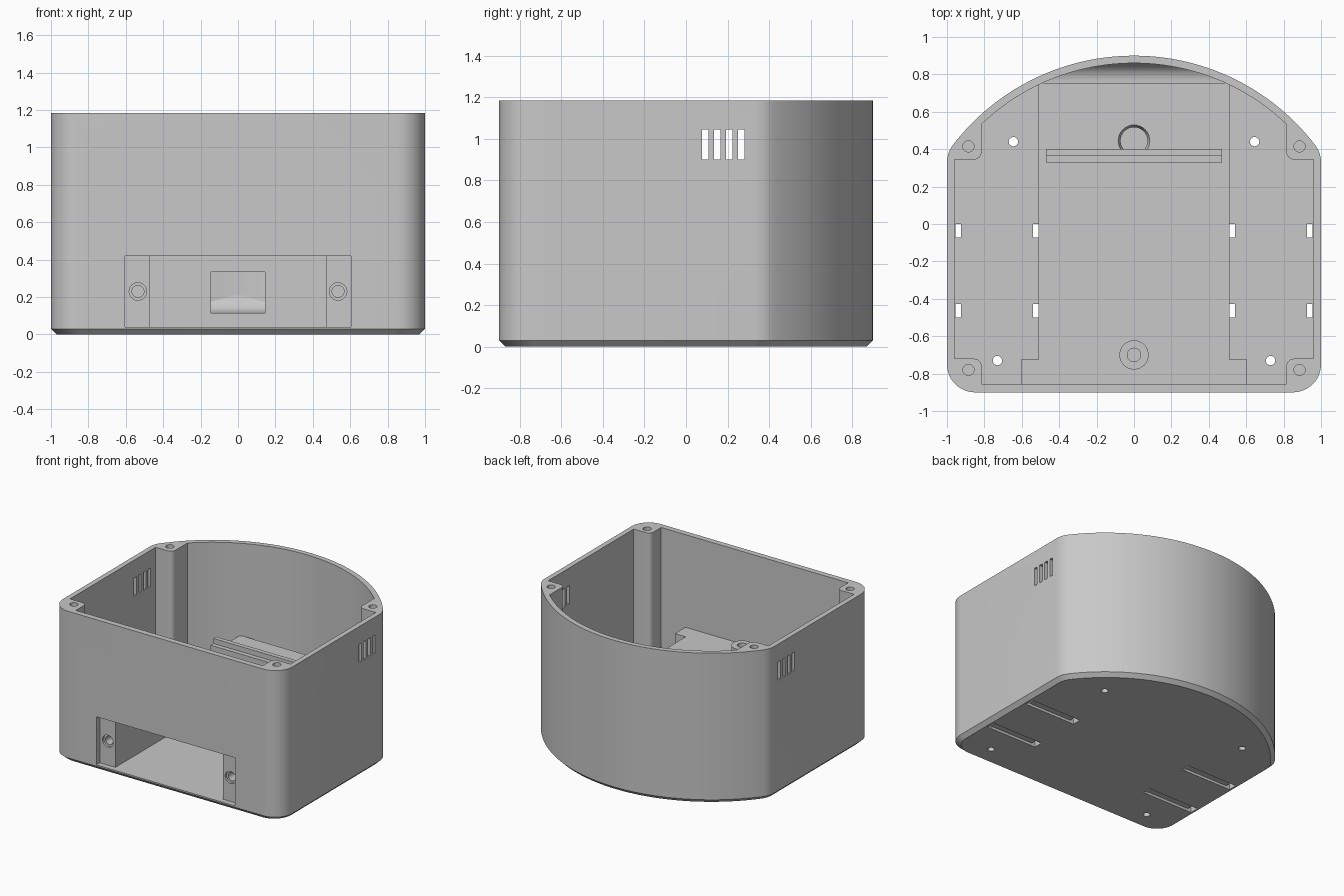
import bpy, bmesh
from math import sin, cos, radians

if "Cube" in bpy.data.objects:
    bpy.data.objects.remove(bpy.data.objects["Cube"])

# Single plastic colour
grey = bpy.data.materials.new("light grey plastic")
grey.use_nodes = True
COLOR = (0.58, 0.58, 0.58, 1)
grey.diffuse_color = COLOR
grey.node_tree.nodes["Principled BSDF"].inputs["Base Color"].default_value = COLOR

HEIGHT, FLOOR, LID = 1.185, 0.04, 0.455


def loft(name, rings):
    """Closed solid through a stack of equal-length rings."""
    bm = bmesh.new()
    loops = [[bm.verts.new(p) for p in ring] for ring in rings]
    n = len(loops[0])
    for a, b in zip(loops, loops[1:]):
        for i in range(n):
            j = (i + 1) % n
            bm.faces.new((a[i], a[j], b[j], b[i]))
    bm.faces.new(loops[0][::-1])
    bm.faces.new(loops[-1])
    bmesh.ops.recalc_face_normals(bm, faces=bm.faces)
    mesh = bpy.data.meshes.new(name)
    bm.to_mesh(mesh)
    bm.free()
    mesh.materials.append(grey)
    obj = bpy.data.objects.new(name, mesh)
    bpy.context.collection.objects.link(obj)
    return obj


def prism(name, pts, z0, z1):
    return loft(name, [[(x, y, z) for x, y in pts] for z in (z0, z1)])


def box(name, x0, x1, y0, y1, z0, z1):
    return prism(name, [(x0, y0), (x1, y0), (x1, y1), (x0, y1)], z0, z1)


def arc(cx, cy, r, a0, a1, n):
    angles = [radians(a0 + (a1 - a0) * i / n) for i in range(n + 1)]
    return [(cx + r * cos(a), cy + r * sin(a)) for a in angles]


def cone(name, x, y, r0, r1, z0, z1, n=32):
    rings = []
    for r, z in ((r0, z0), (r1, z1)):
        rings.append([(px, py, z) for px, py in arc(x, y, r, 0, 360, n)[:-1]])
    return loft(name, rings)


def cone_y(name, x, z, r, y0, y1, n=32):
    ring = arc(x, z, r, 0, 360, n)[:-1]
    return loft(name, [[(px, y, pz) for px, pz in ring] for y in (y0, y1)])


def mirrored(half):
    return half + [(-x, y) for x, y in reversed(half) if x > 1e-5]


def boolean(obj, tool, operation="DIFFERENCE"):
    mod = obj.modifiers.new("cut", "BOOLEAN")
    mod.operation, mod.solver, mod.object = operation, "EXACT", tool
    bpy.context.view_layer.objects.active = obj
    bpy.ops.object.modifier_apply(modifier=mod.name)
    bpy.data.objects.remove(tool)


# Outer outline: flat front, rounded corners, bowed back
outer = mirrored(arc(0.85, -0.75, 0.15, -90, 0, 12)
                 + arc(0.85, 0.33, 0.15, 0, 37.4, 6)
                 + arc(0, -0.32, 1.22, 37.4, 90, 28)[1:])
# Inner outline leaves four corner screw columns
inner = mirrored([(0.815, -0.855)]
                 + arc(0.855, -0.76, 0.04, 180, 90, 6)
                 + [(0.96, -0.72), (0.96, 0.345)]
                 + arc(0.855, 0.385, 0.04, 270, 180, 6)
                 + arc(0, -0.32, 1.18, 46.3, 90, 28))

# Shell with chamfered base
shell = loft("shell", [[(x * 0.97, y * 0.967, 0) for x, y in outer],
                       [(x, y, 0.03) for x, y in outer],
                       [(x, y, HEIGHT) for x, y in outer]])
boolean(shell, prism("cutter", inner, FLOOR, HEIGHT + 0.1))
boolean(shell, box("cutter", -0.605, 0.605, -1, -0.8, FLOOR + 0.001, 0.42))

for s in (-1, 1):
    # Screw holes in the columns and through the floor
    for y in (-0.78, 0.415):
        boolean(shell, cone("cutter", s * 0.885, y, 0.03, 0.03, 0.8, HEIGHT + 0.1, 20))
    for x, y in ((0.645, 0.44), (0.73, -0.73)):
        boolean(shell, cone("cutter", s * x, y, 0.025, 0.025, -0.1, 0.1, 20))
    # Strap slots joined by grooves underneath
    for y in (-0.465, -0.035):
        for x in (0.525, 0.94):
            a, b = sorted((s * (x - 0.015), s * (x + 0.015)))
            boolean(shell, box("cutter", a, b, y - 0.036, y + 0.036, -0.1, 0.1))
        a, b = sorted((s * 0.52, s * 0.945))
        boolean(shell, box("cutter", a, b, y - 0.035, y + 0.035, -0.1, 0.02))
    # Side vents
    for i in range(4):
        y = 0.078 + i * 0.0575
        a, b = sorted((s * 0.9, s * 1.1))
        boolean(shell, box("cutter", a, b, y, y + 0.03, 0.9, 1.045))

# Housing behind the front opening, wider at the front
housing = prism("housing", mirrored([(0.604, -0.857), (0.604, -0.725),
                                     (0.51, -0.725), (0.51, 0.755)]), 0.03, LID)
boolean(housing, box("cutter", -0.47, 0.47, -1, 0.72, 0.01, 0.42))
boolean(housing, box("cutter", -0.145, 0.145, 0.65, 0.8, 0.115, 0.335))
boolean(housing, cone("cutter", 0, 0.445, 0.065, 0.088, 0.40, LID + 0.01))
for s in (-1, 1):
    boolean(housing, cone_y("cutter", s * 0.535, 0.23, 0.032, -1, -0.76))
    boolean(housing, cone_y("cutter", s * 0.535, 0.23, 0.047, -1, -0.84))

# Stepped rail across the housing top
box("rail_step", -0.47, 0.47, 0.33, 0.37, LID - 0.01, 0.55)
box("rail", -0.47, 0.47, 0.365, 0.40, LID - 0.01, 0.59)

# Hollow screw boss near the front
boss = cone("screw_boss", 0, -0.7, 0.078, 0.078, LID - 0.01, 0.535)
boolean(boss, cone("cutter", 0, -0.7, 0.036, 0.036, LID + 0.01, 0.6, 24))

# Concave ramp between the housing and the back wall
profile = ([(0.75, 0.03), (0.75, 0.115)] + arc(0.76, 0.215, 0.1, -90, 0, 12)
           + [(0.9, 0.215), (0.9, 0.03)])
ramp = loft("back_ramp", [[(x, y, z) for y, z in profile] for x in (-0.52, 0.52)])
boolean(ramp, prism("cutter", [(x * 0.99, y * 0.985) for x, y in outer], 0, 0.5), "INTERSECT")

# Smooth curved walls, keep edges sharp
for obj in bpy.context.collection.objects:
    if obj.type == "MESH":
        obj.select_set(True)
        bpy.context.view_layer.objects.active = obj
bpy.ops.object.shade_smooth_by_angle(angle=radians(30))
